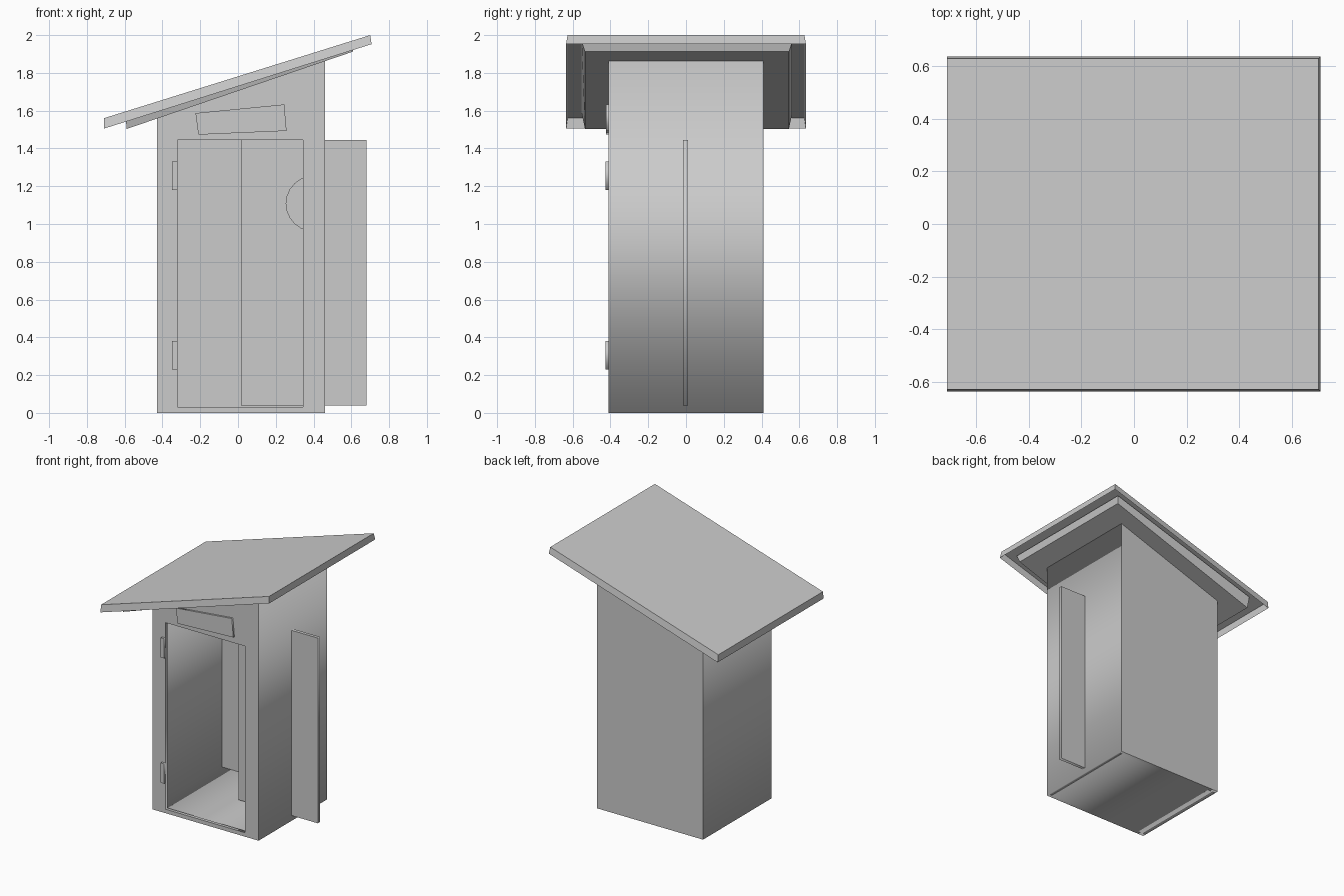
import bpy, bmesh, math

cube = bpy.data.objects.get("Cube")
if cube:
    bpy.data.objects.remove(cube, do_unlink=True)

grey = bpy.data.materials.new("plain grey")
grey.use_nodes = True
grey.diffuse_color = (0.6, 0.6, 0.6, 1)
grey.node_tree.nodes["Principled BSDF"].inputs["Base Color"].default_value = (0.6, 0.6, 0.6, 1)


def rect(x0, x1, z0, z1):
    return [(x0, z0), (x1, z0), (x1, z1), (x0, z1)]


def panel(name, outlines, y0, y1):
    """Upright panel: outline in x and z (further outlines are holes), from y0 to y1."""
    curve = bpy.data.curves.new(name, "CURVE")
    curve.dimensions = "2D"
    curve.fill_mode = "BOTH"
    curve.extrude = (y1 - y0) / 2
    for outline in outlines:
        spline = curve.splines.new("POLY")
        spline.points.add(len(outline) - 1)
        for point, (x, z) in zip(spline.points, outline):
            point.co = (x, z, 0, 1)
        spline.use_cyclic_u = True
    obj = bpy.data.objects.new(name, curve)
    bpy.context.collection.objects.link(obj)
    obj.rotation_euler.x = math.pi / 2
    obj.location.y = (y0 + y1) / 2
    bpy.ops.object.select_all(action="DESELECT")
    obj.select_set(True)
    bpy.context.view_layer.objects.active = obj
    bpy.ops.object.convert(target="MESH")
    obj = bpy.context.view_layer.objects.active
    obj.data.materials.clear()
    obj.data.materials.append(grey)
    return obj


def slab(name, low, low_y, high, high_y, underside):
    """Sloping slab between two x-z edges, each with its own y range."""
    bm = bmesh.new()
    rings = []
    for ((xa, za), (xb, zb)), (y0, y1) in ((low, low_y), (high, high_y)):
        rings.append([bm.verts.new(p) for p in
                      ((xa, y0, za), (xb, y0, zb), (xb, y1, zb), (xa, y1, za))])
    bottom, top = rings
    bm.faces.new(top)
    if underside:
        bm.faces.new(bottom[::-1])
    for i in range(4):
        j = (i + 1) % 4
        bm.faces.new((bottom[i], bottom[j], top[j], top[i]))
    mesh = bpy.data.meshes.new(name)
    bm.to_mesh(mesh)
    bm.free()
    mesh.materials.append(grey)
    obj = bpy.data.objects.new(name, mesh)
    bpy.context.collection.objects.link(obj)
    return obj


# Hut shell, with the wall tops following the roof slope
LEFT, RIGHT, DEPTH, WALL = -0.43, 0.46, 0.41, 0.025
INNER = DEPTH - WALL


def wall_top(x):
    return 1.71 + 0.346 * x


def wall_profile(x0, x1):
    return [(x0, 0), (x1, 0), (x1, wall_top(x1)), (x0, wall_top(x0))]


opening = rect(-0.32, 0.345, 0.03, 1.445)
panel("front_wall", [wall_profile(LEFT, RIGHT), opening], -DEPTH, -INNER)
panel("back_wall", [wall_profile(LEFT, RIGHT)], INNER, DEPTH)
panel("right_wall", [wall_profile(LEFT, LEFT + WALL)], -INNER, INNER)
panel("left_wall", [wall_profile(RIGHT - WALL, RIGHT)], -INNER, INNER)
panel("floor", [rect(LEFT + WALL, RIGHT - WALL, 0, WALL)], -INNER, INNER)

# Door leaf with a crescent cut through it
tip = math.radians(70)
STEPS = 14
RADIUS, CX, CZ = 0.145, 0.4, 1.108
half_height = RADIUS * math.sin(tip)
tip_x = CX + RADIUS * math.cos(tip)
crescent = []
for i in range(STEPS + 1):
    a = tip + (2 * math.pi - 2 * tip) * i / STEPS
    crescent.append((CX + RADIUS * math.cos(a), CZ + RADIUS * math.sin(a)))
for i in range(1, STEPS):
    t = -1 + 2 * i / STEPS
    crescent.append((tip_x - 0.09 * (1 - t * t), CZ + half_height * t))
panel("door", [rect(0.015, 0.68, 0.04, 1.445), crescent], -0.015, 0.01)

# Hinges and the crooked sign board
for name, z in (("upper_hinge", 1.18), ("lower_hinge", 0.23)):
    panel(name, [rect(-0.35, -0.32, z, z + 0.15)], -0.427, -DEPTH)
slab_sign = [(-0.21, 1.473), (0.257, 1.493), (0.245, 1.633), (-0.225, 1.587)]
panel("sign_board", [slab_sign], -0.424, -DEPTH)

# Roof cover, open underneath, over a smaller ceiling board
slab("roof", ((-0.71, 1.505), (0.707, 1.952)), (-0.635, 0.635),
     ((-0.71, 1.56), (0.70, 2.0)), (-0.627, 0.627), False)
slab("ceiling_board", ((-0.59, 1.503), (0.607, 1.912)), (-0.535, 0.545),
     ((-0.595, 1.585), (0.62, 1.963)), (-0.552, 0.562), True)
